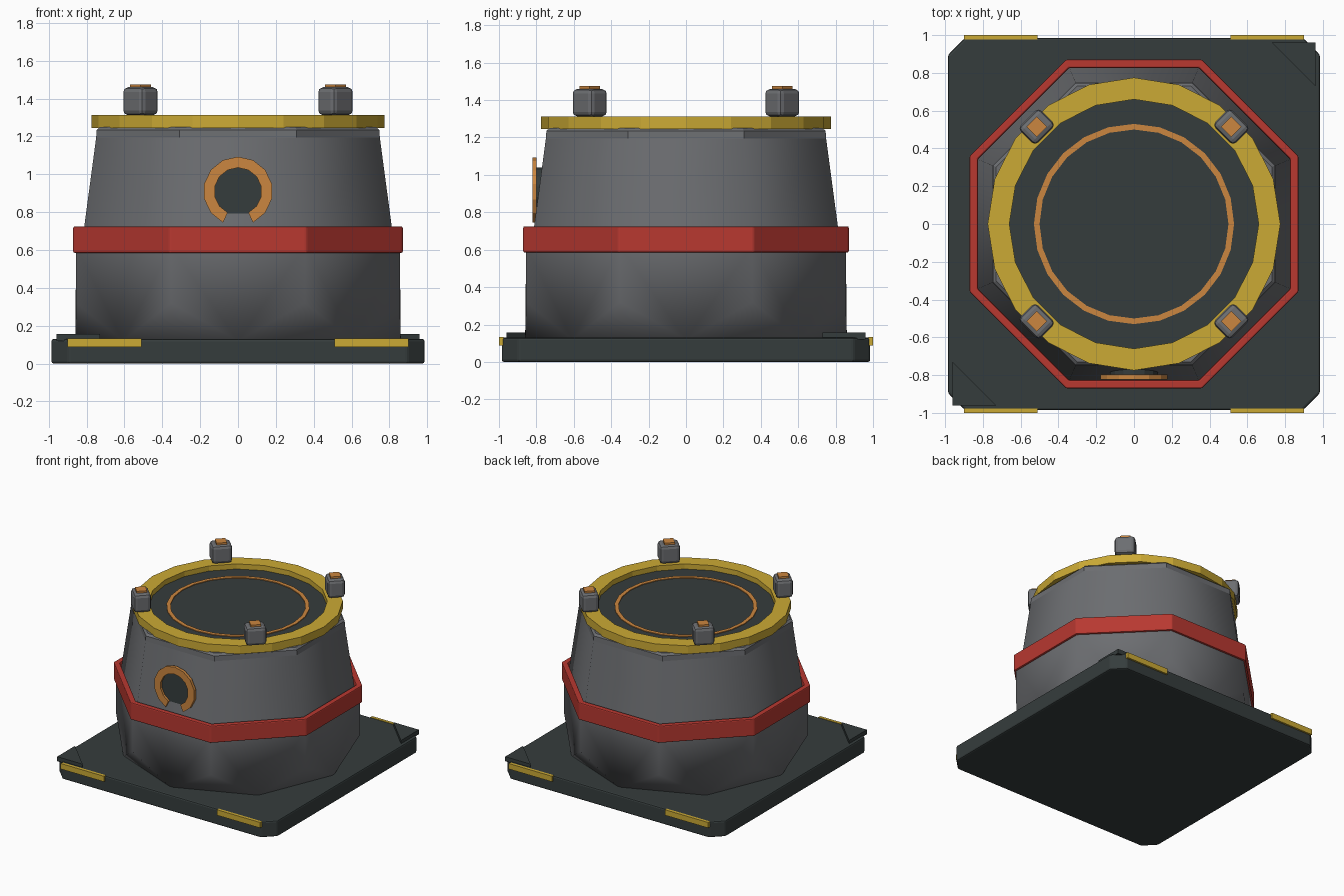
import bpy, bmesh, math
from mathutils import Matrix, Vector

cube = bpy.data.objects.get("Cube")
if cube:
    bpy.data.objects.remove(cube, do_unlink=True)


def material(name, color):
    m = bpy.data.materials.new(name)
    m.use_nodes = True
    m.diffuse_color = (*color, 1)
    m.node_tree.nodes["Principled BSDF"].inputs["Base Color"].default_value = (*color, 1)
    return m


DARK = material("dark slate", (0.036, 0.046, 0.046))
GREY = material("wall grey", (0.15, 0.155, 0.165))
RED = material("band red", (0.48, 0.04, 0.03))
YELLOW = material("safety yellow", (0.6, 0.4, 0.035))
ORANGE = material("lamp orange", (0.6, 0.24, 0.05))


def finish(bm, name, mat, bevel=0, smooth=0):
    bmesh.ops.recalc_face_normals(bm, faces=bm.faces)
    mesh = bpy.data.meshes.new(name)
    bm.to_mesh(mesh)
    bm.free()
    mesh.materials.append(mat)
    ob = bpy.data.objects.new(name, mesh)
    bpy.context.collection.objects.link(ob)
    if bevel:
        mod = ob.modifiers.new("soft edges", "BEVEL")
        mod.width, mod.segments = bevel, 2
    if smooth:
        bpy.ops.object.select_all(action="DESELECT")
        ob.select_set(True)
        bpy.context.view_layer.objects.active = ob
        bpy.ops.object.shade_smooth_by_angle(angle=math.radians(smooth))
    return ob


def polygon(r, z, sides=8, turn=0.5):
    step = math.tau / sides
    return [Vector((r * math.cos((i + turn) * step), r * math.sin((i + turn) * step), z))
            for i in range(sides)]


def hull(name, points, mat, bevel=0, smooth=0):
    bm = bmesh.new()
    for p in points:
        bm.verts.new(p)
    bmesh.ops.convex_hull(bm, input=bm.verts)
    bmesh.ops.dissolve_limit(bm, angle_limit=0.01, verts=bm.verts, edges=bm.edges)
    return finish(bm, name, mat, bevel, smooth)


def slab(name, outline, z0, z1, mat, bevel=0):
    return hull(name, [(x, y, z) for x, y in outline for z in (z0, z1)], mat, bevel)


def box(name, center, size, mat, bevel=0, turn=0):
    bm = bmesh.new()
    bmesh.ops.create_cube(bm, size=1, matrix=Matrix.Translation(center)
                          @ Matrix.Rotation(turn, 4, "Z") @ Matrix.Diagonal((*size, 1)))
    return finish(bm, name, mat, bevel)


def ring(name, outer, inner, z0, z1, sides, mat, turn=0.5, bevel=0, gap=0):
    """Square-section ring; gap leaves out that many segments at the end."""
    bm = bmesh.new()
    loops = [[bm.verts.new(p) for p in polygon(r, z, sides, turn)]
             for r, z in ((outer, z0), (outer, z1), (inner, z1), (inner, z0))]
    count = sides - gap
    for i in range(count):
        j = (i + 1) % sides
        for k in range(4):
            a, b = loops[k], loops[(k + 1) % 4]
            bm.faces.new((a[i], a[j], b[j], b[i]))
    if gap:
        bm.faces.new([l[0] for l in loops])
        bm.faces.new([l[count] for l in loops])
        bmesh.ops.delete(bm, geom=[v for v in bm.verts if not v.link_faces], context="VERTS")
    return finish(bm, name, mat, bevel)


# Square foundation with cut corners
E, C = 0.985, 0.895
outline = [(sx * a, sy * b) for sx in (-1, 1) for sy in (-1, 1) for a, b in ((E, C), (C, E))]
slab("foundation", outline, 0, 0.13, DARK, 0.012)

# Raised triangular plates on two opposite corners
for s, side in ((1, "back_left"), (-1, "front_right")):
    slab(side + "_corner_plate", [(s * 0.96, s * 0.96), (s * 0.96, s * 0.73), (s * 0.73, s * 0.96)],
         0.12, 0.157, DARK)

# Yellow strips on the front and back edges
for sx, side in ((1, "left"), (-1, "right")):
    for sy, end in ((1, "back"), (-1, "front")):
        box(f"{end}_{side}_edge_strip", (sx * 0.705, sy * 0.988, 0.11), (0.39, 0.024, 0.045), YELLOW)

# Octagonal lower wall with its corners trimmed at the foot
hull("lower_wall", polygon(0.86, 0.12, turn=0) + polygon(0.925, 0.32) + polygon(0.925, 0.62),
     GREY, smooth=60)

# Red belt
ring("belt", 0.942, 0.895, 0.585, 0.725, 8, RED, bevel=0.008)

# Tapered upper wall and the collar below the deck
hull("upper_wall", polygon(0.897, 0.6) + polygon(0.805, 1.235), GREY, smooth=60)
hull("collar", polygon(0.812, 1.18) + polygon(0.808, 1.235) + polygon(0.79, 1.25), GREY)

# Landing deck, rim and circle marking
slab("deck", [p.xy for p in polygon(0.7, 0, 24)], 1.22, 1.27, DARK)
ring("deck_rim", 0.775, 0.66, 1.245, 1.312, 20, YELLOW, turn=0)
ring("deck_circle", 0.53, 0.5, 1.268, 1.276, 24, ORANGE, turn=0)

# Four corner lamps standing on the rim
for sx, side in ((1, "left"), (-1, "right")):
    for sy, end in ((1, "back"), (-1, "front")):
        x, y, a = sx * 0.515, sy * 0.515, sx * sy * math.pi / 4
        box(f"{end}_{side}_lamp_housing", (x, y, 1.386), (0.13, 0.155, 0.148), GREY, 0.025, a)
        box(f"{end}_{side}_lamp_cap", (x, y, 1.46), (0.078, 0.078, 0.03), ORANGE, turn=a)

# Round hatch on the front: open-bottomed frame and dark panel
place = Matrix.Translation((0, 0, 0.91)) @ Matrix.Rotation(math.pi / 2, 4, "X")
frame = ring("hatch_frame", 0.183, 0.125, 0.798, 0.822, 14, ORANGE, turn=-2.5, gap=2)
panel = slab("hatch_panel", [p.xy for p in polygon(0.13, 0, 14)], 0.74, 0.803, DARK)
for ob in (frame, panel):
    ob.matrix_world = place
